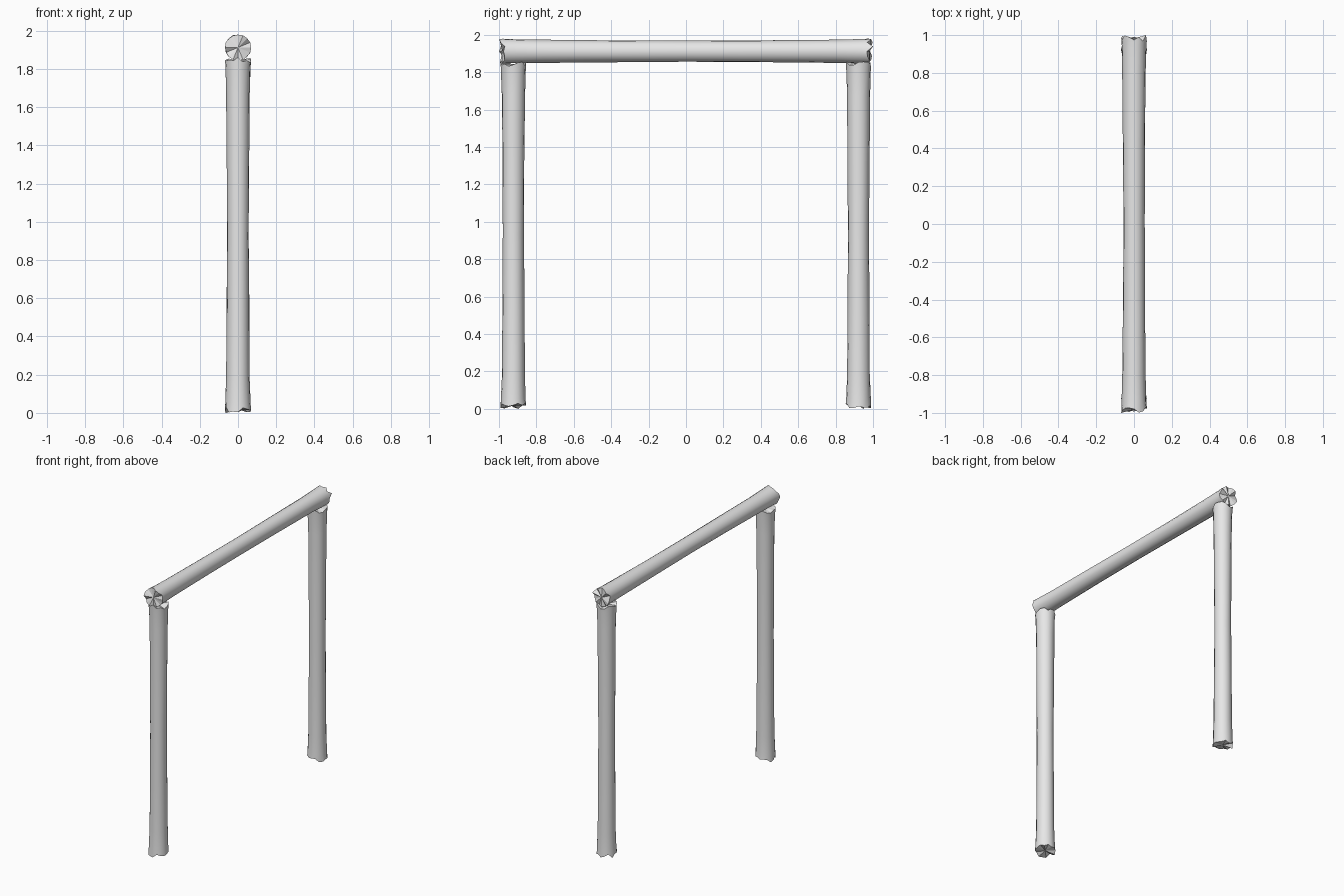
import bpy, bmesh, math, random
from mathutils import Matrix

if "Cube" in bpy.data.objects:
    bpy.data.objects.remove(bpy.data.objects["Cube"])

SIDES = 16
wood = bpy.data.materials.new("plain_grey")
wood.diffuse_color = (0.8, 0.8, 0.8, 1)
wood.use_nodes = True
wood.node_tree.nodes["Principled BSDF"].inputs["Base Color"].default_value = wood.diffuse_color


def log(name, length, matrix, seed):
    """Round log along local z, slightly waisted, with flared splintered ends."""
    rnd = random.Random(seed)
    bm = bmesh.new()
    # (fraction of length, radius)
    profile = [(0, 0.069), (0.03, 0.066), (0.1, 0.062), (0.3, 0.059), (0.5, 0.057),
               (0.7, 0.059), (0.9, 0.062), (0.97, 0.066), (1, 0.069)]
    rings = []
    for k, (t, r) in enumerate(profile):
        end = 1 if k == 0 else -1 if k == len(profile) - 1 else 0
        tip = rnd.randrange(SIDES)
        ring = []
        for i in range(SIDES):
            a = 2 * math.pi * i / SIDES
            # broken rim: random teeth, one reaching the full length
            jag = end * (0 if i == tip else rnd.uniform(0.002, 0.032))
            rr = r * rnd.uniform(0.97, 1.01)
            ring.append(bm.verts.new((rr * math.cos(a), rr * math.sin(a), t * length + jag)))
        rings.append(ring)
    # bark
    for lo, hi in zip(rings, rings[1:]):
        for i in range(SIDES):
            j = (i + 1) % SIDES
            bm.faces.new((lo[i], lo[j], hi[j], hi[i])).smooth = True
    # broken end faces
    for ring, z in ((rings[0], 0.018), (rings[-1], length - 0.018)):
        centre = bm.verts.new((0, 0, z))
        for i in range(SIDES):
            bm.faces.new((ring[i], ring[(i + 1) % SIDES], centre))
    bmesh.ops.recalc_face_normals(bm, faces=bm.faces)
    for e in bm.edges:
        e.smooth = all(f.smooth for f in e.link_faces)
    bm.transform(matrix)
    me = bpy.data.meshes.new(name)
    bm.to_mesh(me)
    bm.free()
    me.materials.append(wood)
    bpy.context.collection.objects.link(bpy.data.objects.new(name, me))


# two upright posts
for name, y, seed in (("front_post", -0.923, 3), ("back_post", 0.922, 8)):
    log(name, 1.86, Matrix.Translation((0, y, 0)), seed)

# crossbeam resting on the posts
log("crossbeam", 2.0, Matrix.Translation((0, -1, 1.912)) @ Matrix.Rotation(-math.pi / 2, 4, 'X'), 5)
